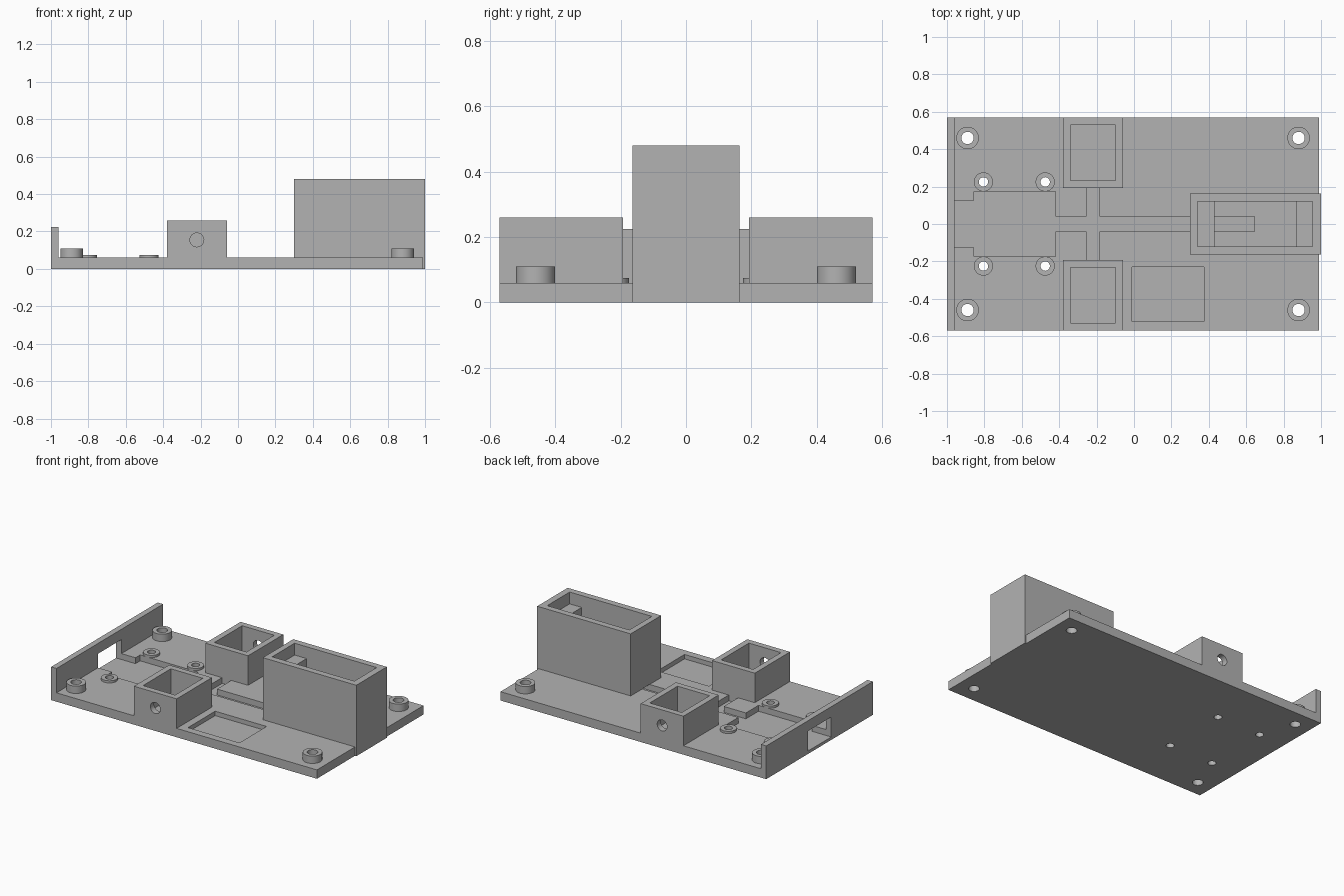
import bpy
import math

cube = bpy.data.objects.get("Cube")
if cube:
    bpy.data.objects.remove(cube, do_unlink=True)

grey = bpy.data.materials.new("plain grey")
grey.use_nodes = True
colour = (0.45, 0.45, 0.45, 1)
grey.diffuse_color = colour
grey.node_tree.nodes["Principled BSDF"].inputs["Base Color"].default_value = colour


def box(name, x, y, z):
    """Box from (min, max) ranges."""
    bpy.ops.mesh.primitive_cube_add(size=1, location=[sum(r) / 2 for r in (x, y, z)])
    ob = bpy.context.object
    ob.name = name
    ob.scale = [r[1] - r[0] for r in (x, y, z)]
    bpy.ops.object.transform_apply(location=True, rotation=True, scale=True)
    ob.data.materials.append(grey)
    return ob


def cylinder(name, radius, depth, centre, along_y=False):
    turn = (math.pi / 2, 0, 0) if along_y else (0, 0, 0)
    bpy.ops.mesh.primitive_cylinder_add(vertices=40, radius=radius, depth=depth,
                                        location=centre, rotation=turn)
    ob = bpy.context.object
    ob.name = name
    bpy.ops.object.transform_apply(location=True, rotation=True, scale=True)
    ob.data.materials.append(grey)
    return ob


def cut(target, cutter):
    """Subtract the cutter, then remove it."""
    cutter.hide_render = True
    bpy.ops.object.select_all(action="DESELECT")
    target.select_set(True)
    bpy.context.view_layer.objects.active = target
    mod = target.modifiers.new("cut", "BOOLEAN")
    mod.operation = "DIFFERENCE"
    mod.solver = "EXACT"
    mod.object = cutter
    bpy.ops.object.modifier_apply(modifier=mod.name)
    bpy.data.objects.remove(cutter, do_unlink=True)


def smooth(ob):
    bpy.ops.object.select_all(action="DESELECT")
    ob.select_set(True)
    bpy.context.view_layer.objects.active = ob
    bpy.ops.object.shade_smooth_by_angle(angle=math.radians(30))


TOP = 0.06      # plate surface
FLOOR = 0.02    # floor of recesses
HALF = 0.57     # half depth of the plate
sunk = (FLOOR, 0.2)

# Base plate with recesses, wire channels and the notch for the tall housing
plate = box("base_plate", (-1, 0.99), (-HALF, HALF), (0, TOP))
cut(plate, box("housing_notch", (0.30, 1.1), (-0.163, 0.163), (-0.1, 0.2)))
cut(plate, box("board_recess", (-0.855, -0.42), (-0.175, 0.175), sunk))
cut(plate, box("port_recess", (-1.1, -0.8), (-0.125, 0.125), sunk))
cut(plate, box("long_channel", (-0.5, 0.4), (-0.04, 0.04), sunk))
cut(plate, box("cross_channel", (-0.255, -0.185), (-0.195, 0.195), sunk))
cut(plate, box("side_pocket", (-0.01, 0.375), (-0.52, -0.23), (0.03, 0.2)))

# End wall with its port opening
wall = box("end_wall", (-1, -0.96), (-HALF, HALF), (TOP, 0.225))
cut(wall, box("port_opening", (-1.1, -0.9), (-0.125, 0.125), (0, 0.155)))

# Tall housing with two inner ledges and a wire tunnel
housing = box("tall_housing", (0.30, 1.0), (-0.163, 0.163), (0, 0.48))
cut(housing, box("deep_cavity", (0.43, 0.865), (-0.12, 0.12), (TOP, 0.6)))
cut(housing, box("ledge_cavity", (0.34, 0.955), (-0.12, 0.12), (0.40, 0.6)))
cut(housing, box("tunnel", (0.2, 0.645), (-0.04, 0.04), (FLOOR, TOP + 0.001)))

# Open side sockets, each with a round hole in its outer wall
for side, label in ((1, "back"), (-1, "front")):
    def span(a, b):
        return tuple(sorted((side * a, side * b)))
    socket = box(label + "_socket", (-0.38, -0.06), span(0.193, HALF), (TOP, 0.26))
    cut(socket, box("socket_cavity", (-0.34, -0.10), span(0.233, 0.53), (TOP - 0.02, 0.4)))
    cut(socket, cylinder("shaft_hole", 0.037, 0.14, (-0.22, side * HALF, 0.155), True))
    smooth(socket)

# Screw posts: corner posts and smaller board posts, drilled through the plate
posts = (("corner_post", (-0.89, 0.88), 0.46, 0.06, 0.033, 0.11),
         ("board_post", (-0.805, -0.475), 0.225, 0.051, 0.025, 0.075))
for name, xs, y, outer, inner, top in posts:
    for x in xs:
        for py in (-y, y):
            post = cylinder(name, outer, top - TOP, (x, py, (TOP + top) / 2))
            cut(post, cylinder("post_hole", inner, 1, (x, py, 0)))
            cut(plate, cylinder("plate_hole", inner, 1, (x, py, 0)))
            smooth(post)
smooth(plate)
